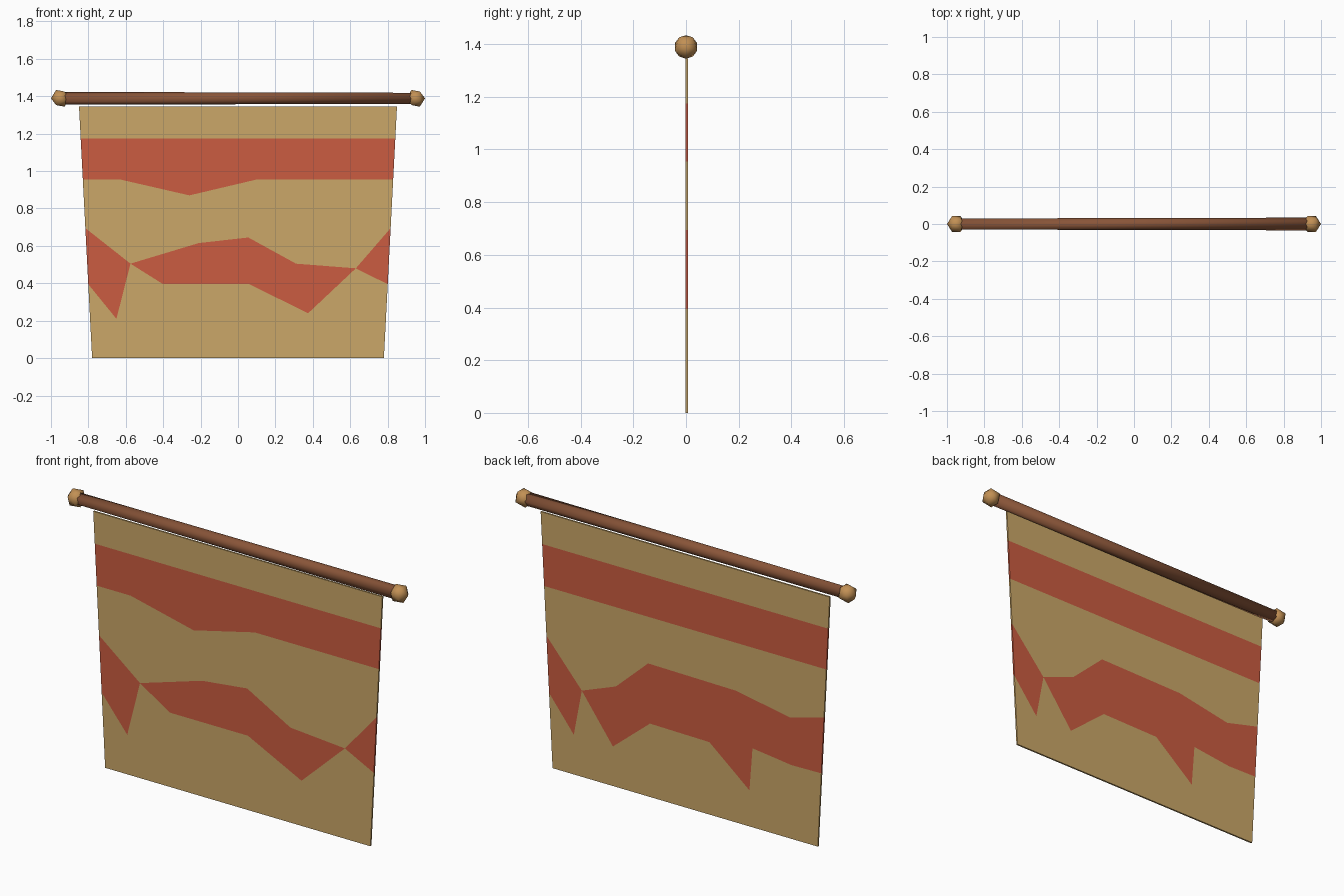
import bpy, bmesh, math
from mathutils import Matrix

if "Cube" in bpy.data.objects:
    bpy.data.objects.remove(bpy.data.objects["Cube"])


def material(name, rgb):
    m = bpy.data.materials.new(name)
    m.diffuse_color = (*rgb, 1)
    m.use_nodes = True
    m.node_tree.nodes["Principled BSDF"].inputs["Base Color"].default_value = m.diffuse_color
    return m


TAN = material("tan cloth", (0.60, 0.39, 0.14))
RED = material("red stripe", (0.60, 0.107, 0.053))
ROD = material("dark wood", (0.25, 0.09, 0.04))
KNOB = material("light wood", (0.54, 0.28, 0.09))


def make_object(name, bm, mats, smooth=False):
    bmesh.ops.recalc_face_normals(bm, faces=bm.faces)
    for f in bm.faces:
        f.smooth = smooth
    me = bpy.data.meshes.new(name)
    bm.to_mesh(me)
    bm.free()
    for m in mats:
        me.materials.append(m)
    ob = bpy.data.objects.new(name, me)
    bpy.context.collection.objects.link(ob)
    return ob


# Cloth: tapered sheet, with stripe borders running between fixed edge heights
LEVELS = [1.345, 1.175, 0.955, 0.695, 0.395, 0.0]
FRONT = {2: [(-0.63, 0.955), (-0.26, 0.87), (0.10, 0.955)],
         3: [(-0.575, 0.505), (-0.21, 0.615), (0.055, 0.645), (0.31, 0.505), (0.63, 0.48)],
         4: [(-0.65, 0.21), (-0.575, 0.505), (-0.40, 0.395), (0.06, 0.395),
             (0.375, 0.24), (0.63, 0.48)]}
BACK = {3: [(-0.614, 0.643), (-0.30, 0.70), (0.218, 0.707), (0.407, 0.534), (0.608, 0.458)],
        4: [(-0.626, 0.392), (-0.396, 0.42), (-0.378, 0.192), (-0.142, 0.385),
            (0.207, 0.39), (0.425, 0.21), (0.608, 0.458), (0.655, 0.211)]}


def half_width(z):
    return 0.78 + 0.07 * z / 1.345


def border(side, i):
    z = LEVELS[i]
    return [(-half_width(z), z)] + side.get(i, []) + [(half_width(z), z)]


def split(line, pinches):
    parts, cur = [], []
    for p in line:
        cur.append(p)
        if p in pinches:
            parts.append(cur)
            cur = [p]
    return parts + [cur]


bm = bmesh.new()
Y0, Y1 = -0.002, 0.007


def add_face(points, mat):
    f = bm.faces.new([bm.verts.new(p) for p in points])
    f.material_index = mat


for side, y in ((FRONT, Y0), (BACK, Y1)):
    for i in range(5):
        upper, lower = border(side, i), border(side, i + 1)
        pinches = [p for p in upper if p in lower]
        for a, b in zip(split(upper, pinches), split(lower, pinches)):
            loop = a + [p for p in reversed(b) if p not in (a[0], a[-1])]
            add_face([(x, y, z) for x, z in loop], i % 2)

# Cloth rim
for i in range(5):
    za, zb = LEVELS[i], LEVELS[i + 1]
    for s in (-1, 1):
        xa, xb = s * half_width(za), s * half_width(zb)
        add_face([(xa, Y0, za), (xa, Y1, za), (xb, Y1, zb), (xb, Y0, zb)], i % 2)
for z in (LEVELS[0], LEVELS[-1]):
    w = half_width(z)
    add_face([(-w, Y0, z), (w, Y0, z), (w, Y1, z), (-w, Y1, z)], 0)
bmesh.ops.remove_doubles(bm, verts=bm.verts, dist=0.0001)
make_object("banner_cloth", bm, [TAN, RED])

# Rod: six-sided bar with a slight twist along its length
bm = bmesh.new()
rings = []
for x, turn in ((-0.95, 90), (0.95, 60)):
    rings.append([bm.verts.new((x, 0.034 * math.cos(math.radians(turn + 60 * k)),
                                1.389 + 0.034 * math.sin(math.radians(turn + 60 * k))))
                  for k in range(6)])
for k in range(6):
    n = (k + 1) % 6
    bm.faces.new((rings[0][k], rings[0][n], rings[1][n], rings[1][k]))
for r in rings:
    bm.faces.new(r)
make_object("hanging_rod", bm, [ROD], True)

# Faceted end knobs
for name, s in (("left_knob", -1), ("right_knob", 1)):
    bm = bmesh.new()
    place = Matrix.Translation((s * 0.95, 0, 1.389)) @ Matrix.Rotation(s * math.pi / 2, 4, 'Y')
    bmesh.ops.create_icosphere(bm, subdivisions=1, radius=0.05, matrix=place)
    make_object(name, bm, [KNOB], True)
